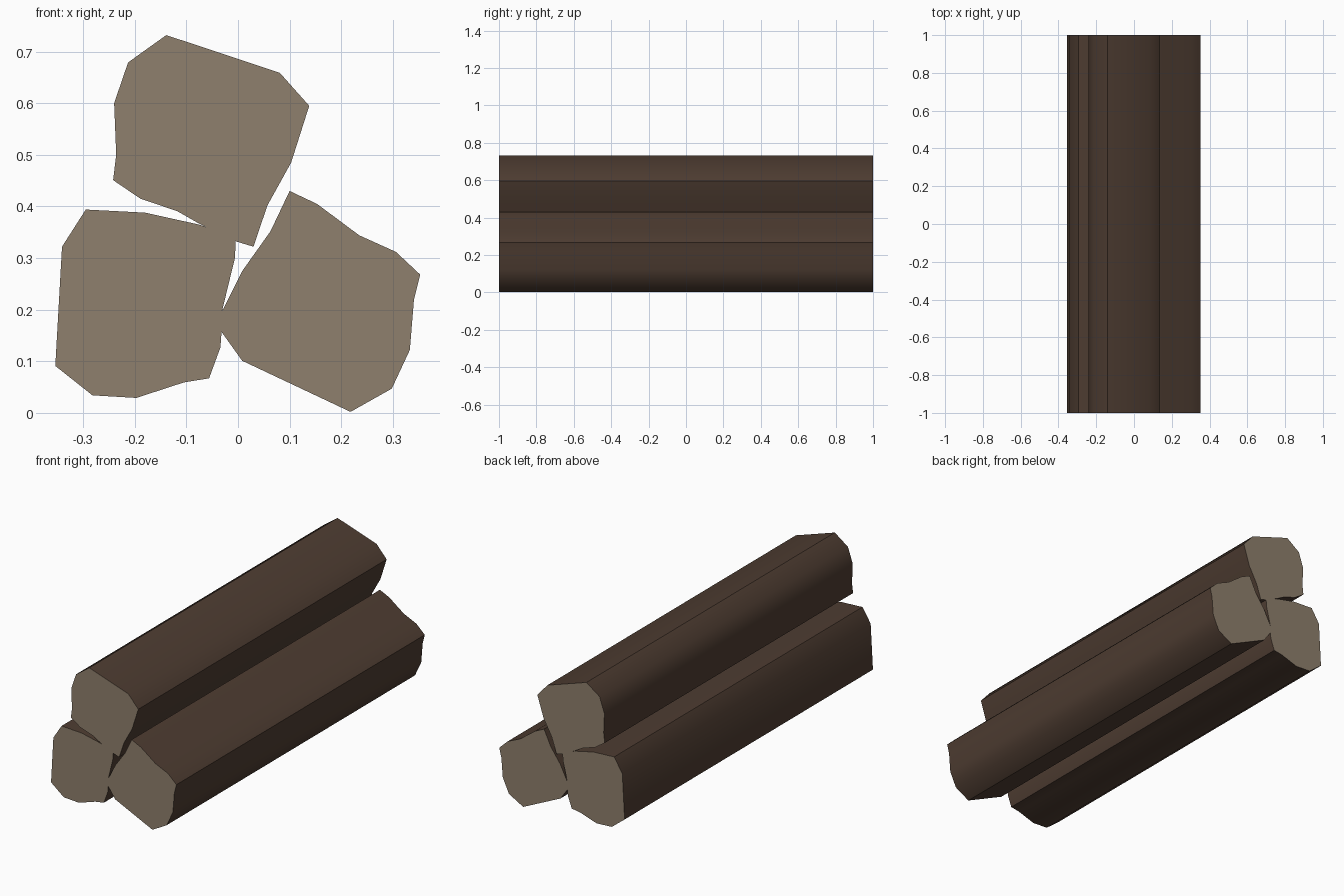
import bpy, bmesh

if "Cube" in bpy.data.objects:
    bpy.data.objects.remove(bpy.data.objects["Cube"])


def material(name, rgb):
    m = bpy.data.materials.new(name)
    m.diffuse_color = (*rgb, 1)
    m.use_nodes = True
    m.node_tree.nodes["Principled BSDF"].inputs["Base Color"].default_value = m.diffuse_color
    return m


bark = material("dark_bark", (0.078, 0.047, 0.032))
cut_wood = material("cut_wood", (0.275, 0.215, 0.153))

# Cross-sections (x, z) of the three split logs
profiles = {
    "top_log": [
        (-0.139, 0.732), (0.081, 0.659), (0.138, 0.595), (0.103, 0.485),
        (0.057, 0.402), (0.030, 0.322), (-0.003, 0.332), (-0.074, 0.366),
        (-0.118, 0.391), (-0.189, 0.415), (-0.242, 0.451), (-0.236, 0.500),
        (-0.240, 0.600), (-0.213, 0.679)],
    "left_log": [
        (-0.295, 0.394), (-0.180, 0.388), (-0.076, 0.365), (-0.004, 0.340),
        (-0.006, 0.300), (-0.031, 0.197), (-0.032, 0.155), (-0.034, 0.127),
        (-0.056, 0.067), (-0.105, 0.059), (-0.197, 0.029), (-0.282, 0.034),
        (-0.354, 0.091), (-0.341, 0.322)],
    "right_log": [
        (0.100, 0.430), (0.153, 0.405), (0.235, 0.344), (0.306, 0.312),
        (0.353, 0.268), (0.341, 0.220), (0.333, 0.122), (0.298, 0.047),
        (0.218, 0.002), (0.008, 0.101), (-0.032, 0.157), (-0.031, 0.197),
        (0.009, 0.276), (0.063, 0.352)],
}


def make_log(name, profile):
    bm = bmesh.new()
    front = bm.faces.new([bm.verts.new((x, -1, z)) for x, z in profile])
    extruded = bmesh.ops.extrude_face_region(bm, geom=[front], use_keep_orig=True)
    new_verts = [v for v in extruded["geom"] if isinstance(v, bmesh.types.BMVert)]
    bmesh.ops.translate(bm, verts=new_verts, vec=(0, 2, 0))
    bmesh.ops.recalc_face_normals(bm, faces=bm.faces)
    # sawn ends are light wood, the sides are bark
    for f in bm.faces:
        f.material_index = 1 if abs(f.normal.y) > 0.5 else 0
    mesh = bpy.data.meshes.new(name)
    bm.to_mesh(mesh)
    bm.free()
    mesh.materials.append(bark)
    mesh.materials.append(cut_wood)
    log = bpy.data.objects.new(name, mesh)
    bpy.context.collection.objects.link(log)
    return log


bpy.ops.object.select_all(action='DESELECT')
for name, profile in profiles.items():
    log = make_log(name, profile)
    log.select_set(True)
    bpy.context.view_layer.objects.active = log
bpy.ops.object.shade_smooth_by_angle(angle=0.75)
